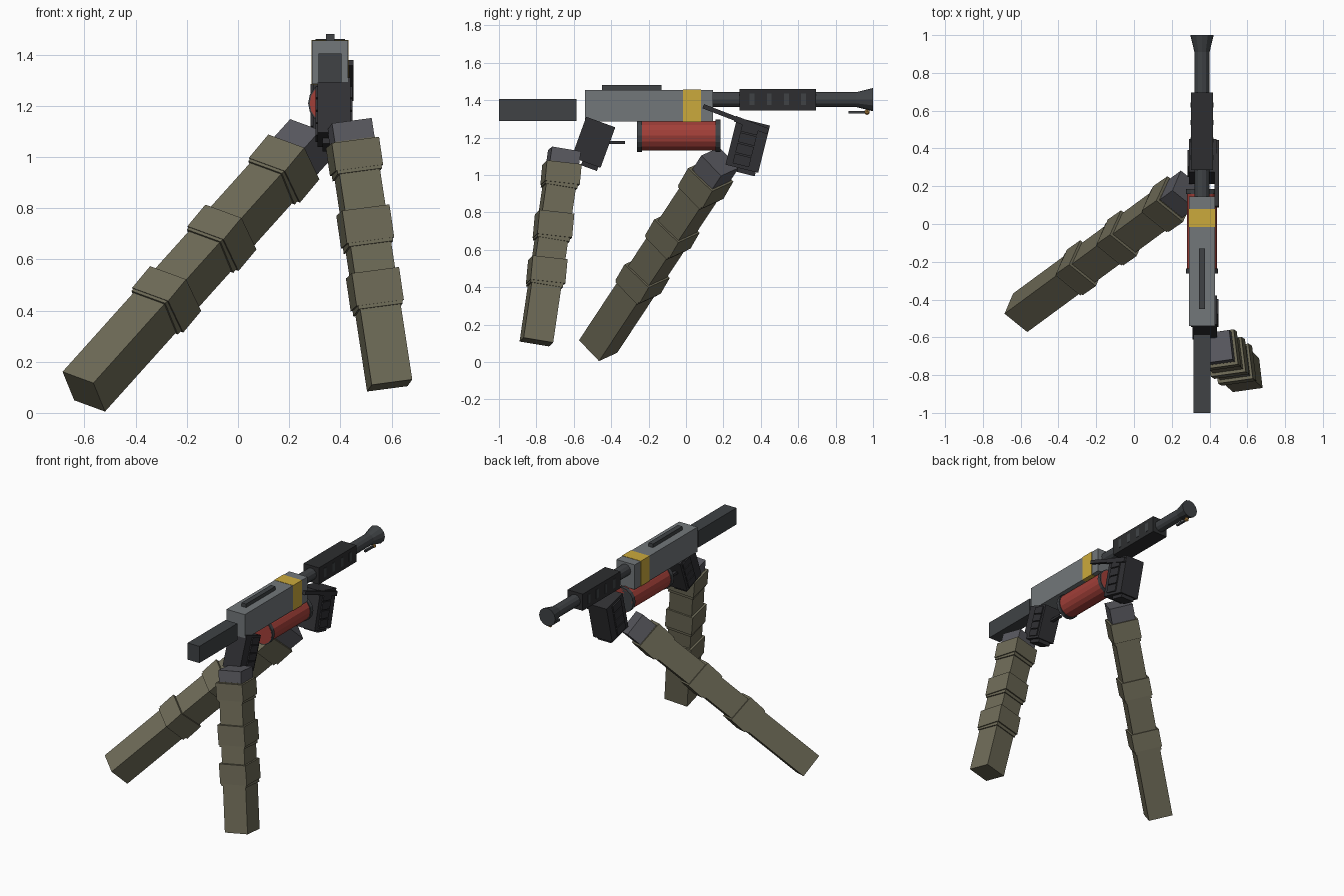
import bpy, bmesh
from math import radians, pi
from mathutils import Matrix, Vector, Euler

if "Cube" in bpy.data.objects:
    bpy.data.objects.remove(bpy.data.objects["Cube"])

def mat(name, rgb):
    m = bpy.data.materials.new(name)
    m.diffuse_color = (*rgb, 1)
    m.use_nodes = True
    m.node_tree.nodes["Principled BSDF"].inputs["Base Color"].default_value = m.diffuse_color
    return m

STEEL = mat("steel", (0.17, 0.185, 0.195))
DARK = mat("dark_metal", (0.05, 0.055, 0.06))
BLACK = mat("black_grip", (0.026, 0.027, 0.029))
GLOVE = mat("glove", (0.03, 0.03, 0.034))
CUFF = mat("cuff", (0.10, 0.10, 0.115))
CLOTH = mat("sleeve_cloth", (0.155, 0.145, 0.095))
RED = mat("red_tank", (0.36, 0.05, 0.04))
YELLOW = mat("yellow_band", (0.60, 0.40, 0.045))
BRASS = mat("brass", (0.55, 0.28, 0.06))
GX = 0.36  # centre line of the gun

def finish(name, bm, material):
    bmesh.ops.recalc_face_normals(bm, faces=bm.faces)
    me = bpy.data.meshes.new(name)
    bm.to_mesh(me)
    bm.free()
    me.materials.append(material)
    ob = bpy.data.objects.new(name, me)
    bpy.context.collection.objects.link(ob)
    return ob

def box(name, size, frame, material):
    bm = bmesh.new()
    bmesh.ops.create_cube(bm, size=1, matrix=frame @ Matrix.Diagonal((*size, 1)))
    return finish(name, bm, material)

def span(name, x, y, z, material):
    """Upright box given by its ranges on each axis."""
    lo, hi = Vector((x[0], y[0], z[0])), Vector((x[1], y[1], z[1]))
    return box(name, hi - lo, Matrix.Translation((lo + hi) / 2), material)

def tube(name, y0, y1, r0, r1, z, material, sides=12):
    """Cylinder or cone running along y on the gun centre line."""
    bm = bmesh.new()
    frame = Matrix.Translation((GX, (y0 + y1) / 2, z)) @ Matrix.Rotation(-pi / 2, 4, 'X')
    bmesh.ops.create_cone(bm, cap_ends=True, segments=sides, radius1=r0, radius2=r1,
                          depth=y1 - y0, matrix=frame)
    return finish(name, bm, material)

def centred(half):
    return (GX - half, GX + half)

# gun body
span("stock", centred(.045), (-1, -.585), (1.29, 1.405), DARK)
span("receiver", centred(.07), (-.54, .145), (1.285, 1.455), STEEL)
span("receiver_band", centred(.072), (-.015, .08), (1.283, 1.457), YELLOW)
span("top_rail", centred(.017), (-.45, -.13), (1.45, 1.48), DARK)

# barrel, pump grip with side slots, muzzle
tube("barrel", .12, .95, .04, .04, 1.403, DARK)
span("pump_grip", centred(.058), (.285, .695), (1.345, 1.46), BLACK)
for i in range(4):
    y = .353 + i * .092
    span(f"pump_slot_{i + 1}", centred(.0605), (y - .013, y + .013), (1.373, 1.435), DARK)
tube("muzzle", .91, 1.0, .04, .062, 1.403, DARK)
span("pilot_pipe", centred(.007), (.87, .965), (1.329, 1.343), DARK)
bm = bmesh.new()
bmesh.ops.create_icosphere(bm, subdivisions=1, radius=.016,
                           matrix=Matrix.Translation((GX, .968, 1.336)))
finish("pilot_tip", bm, BRASS)

# fuel tank under the receiver
tube("tank", -.262, .185, .08, .08, 1.21, RED, 16)
for n, y in (("rear", -.265), ("front", .155)):
    ring = tube(f"tank_ring_{n}", y + .004, y + .03, .086, .086, 1.21, DARK, 16)

# sleeves: a square bar from the elbow end, thicker folds, and a cuff at the wrist
def arm(side, end, across, axis, length, folds):
    w = Vector(axis).normalized()
    u = Vector(across)
    u = (u - u.dot(w) * w).normalized()
    v = w.cross(u)
    frame = Matrix((u, v, w)).transposed().to_4x4()
    frame.translation = end

    def piece(name, t0, t1, width, material, tilt=0):
        f = frame @ Matrix.Translation((0, 0, (t0 + t1) / 2)) @ Matrix.Rotation(tilt, 4, 'X')
        box(f"{side}_{name}", (width, width, t1 - t0), f, material)

    piece("sleeve", 0, folds[-1][1], .161, CLOTH)
    for i, (t0, t1) in enumerate(folds):
        piece(f"fold_{i + 1}", t0, t1, .188, CLOTH, radians(3))
        piece(f"fold_hem_{i + 1}", t0 - .018, t0 + .02, .176, CLOTH)
    piece("cuff", folds[-1][1] - .02, length, .158, CUFF)

arm("left", (-.6025, -.47, .083), (.125, -.10, -.045), (.600, .441, .668), 1.48,
    ((.48, .60), (.84, .96), (1.24, 1.37)))
arm("right", (.5925, -.80, .107), (.158, .022, .021), (-.150, .144, .978), 1.045,
    ((.32, .45), (.57, .70), (.86, .97)))

# gloved hands: palm block with knuckle plates and four curled fingers
def hand(side, centre, size, tilt, finger_y):
    f = Matrix.Translation(centre) @ Matrix.Rotation(radians(tilt), 4, 'X')
    sx, sy, sz = size
    box(f"{side}_palm", size, f, GLOVE)
    box(f"{side}_heel", (sx * .7, sy * .55, .03), f @ Matrix.Translation((0, sy * .15, -sz / 2 - .008)), GLOVE)
    for i in range(4):
        z = sz * (.34 - i * .225)
        box(f"{side}_finger_{i + 1}", (sx * 1.12, sy * .5, sz * .2),
            f @ Matrix.Translation((0, finger_y, z)), GLOVE)

hand("right_hand", (.375, -.495, 1.175), (.13, .165, .23), -20, .025)
hand("left_hand", (.365, .33, 1.16), (.145, .18, .26), -14, -.01)
span("trigger_finger", centred(.012), (-.42, -.325), (1.167, 1.183), GLOVE)

# left thumb laid along the side of the gun, in two joints
for i, (y, z, length, thick) in enumerate(((.19, 1.33, .21, .024), (.35, 1.267, .19, .032))):
    f = Matrix.Translation((.438, y, z)) @ Matrix.Rotation(radians(-21), 4, 'X')
    box(f"left_thumb_{i + 1}", (.026, length, thick), f, GLOVE)
